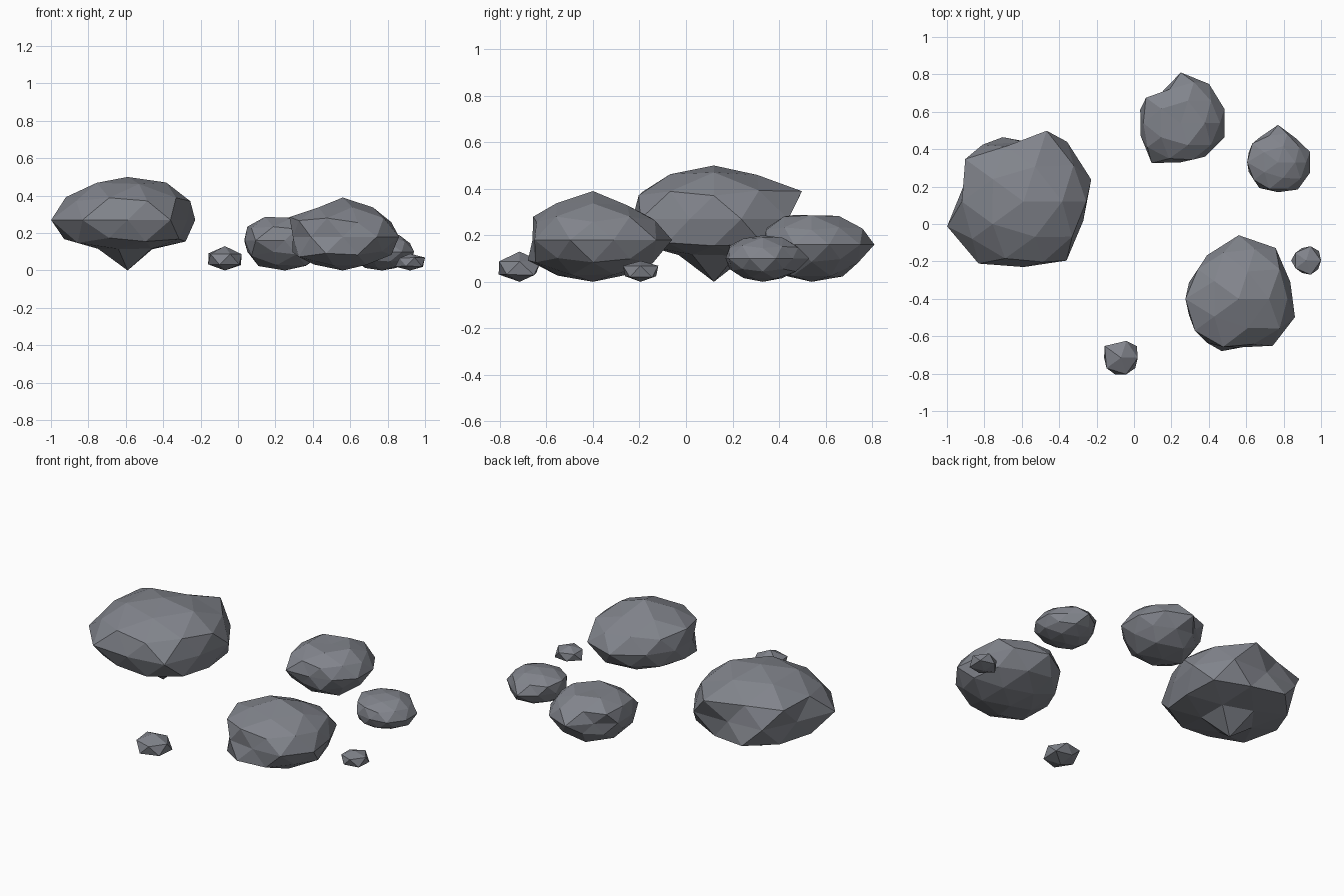
import bpy, bmesh, math, random

random.seed(4)
SQUASH = 0.6  # vertical flattening shared by every rock

stone = bpy.data.materials.new("slate_grey")
stone.diffuse_color = (0.22, 0.23, 0.26, 1)


def rock(name, center, height, upper, middle, lower, detail=2, hi=0, lo=0):
    """Faceted sphere whose rings take the given plan radii, every 36 degrees.
    hi and lo are the radial sizes of the small rings next to the poles."""
    cx, cy, cz = center
    bm = bmesh.new()
    bmesh.ops.create_icosphere(bm, subdivisions=detail, radius=1)
    for v in bm.verts:
        d = v.co.normalized()
        flat = math.hypot(d.x, d.y)
        turn = math.degrees(math.atan2(d.y, d.x)) % 360
        if flat < 0.1:                       # poles
            v.co = (cx, cy, height if d.z > 0 else 0)
            continue
        if abs(d.z) > 0.7:                   # rings around the poles
            rho = (hi if d.z > 0 else lo) * random.uniform(0.96, 1.04)
        elif abs(d.z) < 0.1:                 # waist
            rho = middle[round((turn - 18) / 36) % 10] / flat
        else:                                # shoulders and underside
            ring = upper if d.z > 0 else lower
            rho = ring[round(turn / 36) % 10] / flat
        v.co = (cx + d.x * rho, cy + d.y * rho, cz + d.z * rho * SQUASH)
    bmesh.ops.recalc_face_normals(bm, faces=bm.faces)
    mesh = bpy.data.meshes.new(name)
    bm.to_mesh(mesh)
    bm.free()
    mesh.materials.append(stone)
    bpy.context.collection.objects.link(bpy.data.objects.new(name, mesh))


# Large boulder
rock("large_boulder", (-0.59, 0.12, 0.27), 0.50,
     (.335, .33, .398, .31, .386, .33, .34, .32, .34, .32),
     (.38, .395, .32, .375, .33, .43, .41, .35, .39, .335),
     (.31, .36, .32, .362, .32, .34, .33, .32, .31, .34), hi=.38, lo=.31)

# Medium boulder
rock("medium_boulder", (0.56, -0.40, 0.18), 0.39,
     (.26, .27, .28, .26, .27, .285, .29, .27, .255, .27),
     (.29, .336, .34, .288, .28, .28, .29, .26, .31, .316),
     (.26, .27, .27, .27, .25, .27, .29, .294, .26, .26), hi=.30, lo=.30)

# Rear rock
rock("rear_rock", (0.25, 0.54, 0.16), 0.28,
     (.21, .20, .23, .19, .23, .20, .22, .20, .206, .20),
     (.245, .258, .27, .19, .228, .225, .265, .21, .222, .245),
     (.20, .21, .21, .20, .19, .20, .22, .20, .20, .20), hi=.245, lo=.26)

# Side rock
rock("side_rock", (0.77, 0.33, 0.10), 0.20,
     (.15, .14, .16, .15, .17, .165, .16, .15, .15, .15),
     (.18, .16, .20, .165, .165, .165, .17, .16, .18, .18),
     (.15, .15, .15, .15, .14, .15, .15, .15, .14, .15), hi=.17, lo=.165)

# Pebbles: coarse, only two rings of five corners each
front = (.09, .105, .095, .075, .107, .09, .095, .095, .093, .095)
rock("front_pebble", (-0.07, -0.715, 0.06), 0.13, front, front, front, detail=1)
right = (.08, .085, .08, .07, .07, .08, .07, .07, .08, .08)
rock("right_pebble", (0.92, -0.195, 0.045), 0.09, right, right, right, detail=1)
